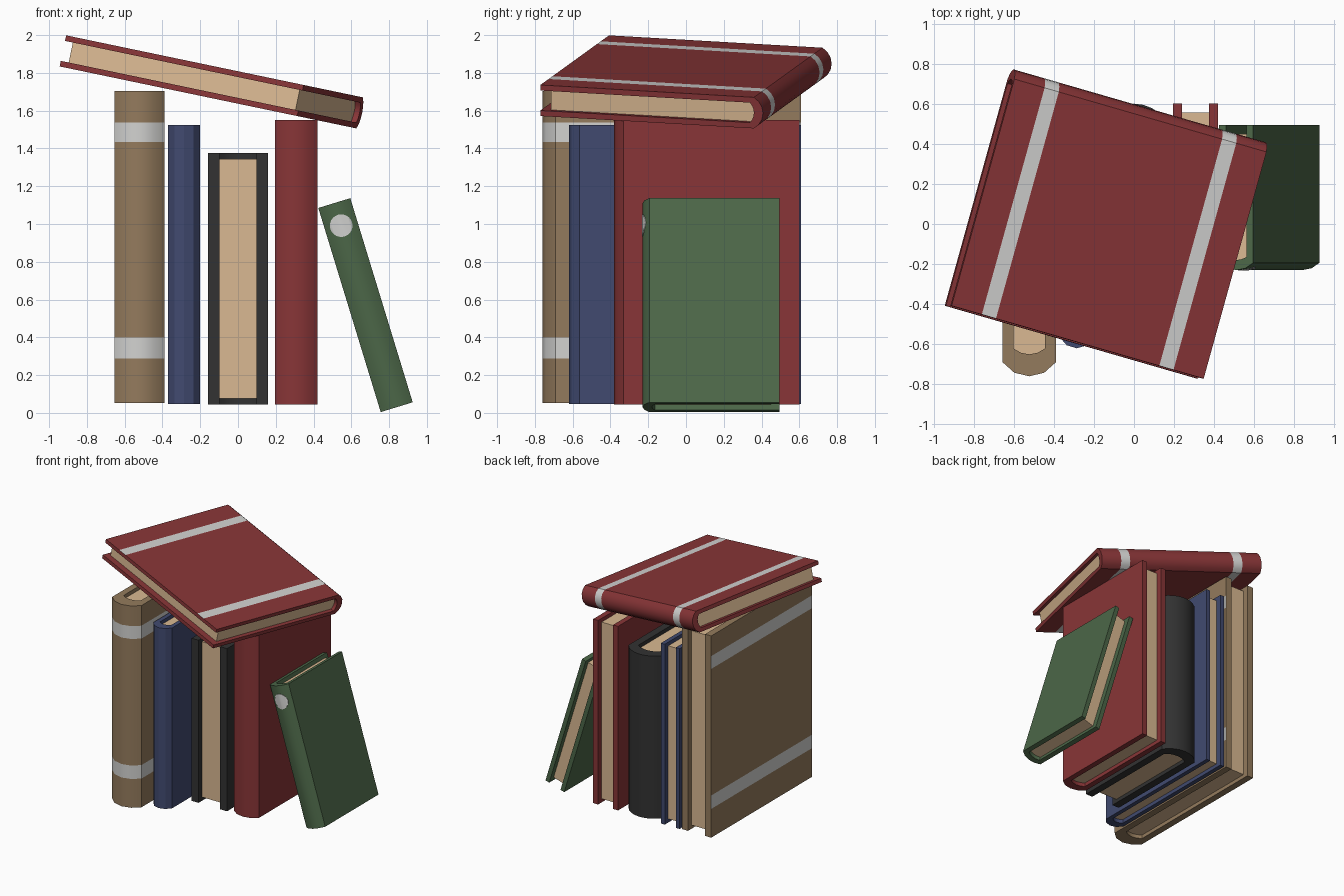
import bpy, bmesh, math
from mathutils import Matrix

if "Cube" in bpy.data.objects:
    bpy.data.objects.remove(bpy.data.objects["Cube"])


def material(name, rgb):
    m = bpy.data.materials.new(name)
    lin = [((c / 255 + 0.055) / 1.055) ** 2.4 for c in rgb]
    m.diffuse_color = (*lin, 1)
    m.use_nodes = True
    m.node_tree.nodes["Principled BSDF"].inputs["Base Color"].default_value = m.diffuse_color
    return m


RED = material("red cloth", (136, 53, 55))
TAN = material("tan cloth", (148, 123, 93))
BLUE = material("blue cloth", (65, 74, 112))
GREEN = material("green cloth", (76, 103, 72))
BLACK = material("black cloth", (50, 50, 50))
PAPER = material("cream paper", (218, 185, 146))
WHITE = material("pale grey trim", (210, 210, 208))


def profile(w, sag, tip, depth, n):
    """Open U outline: fore edge, round spine as a circular arc, fore edge."""
    h = w / 2
    r = (h * h + sag * sag) / (2 * sag)
    a = math.asin(min(1, h / r))
    arc = []
    for i in range(n + 1):
        t = -a + 2 * a * i / n
        arc.append((r * math.sin(t), tip + r - r * math.cos(t)))
    return [(-h, depth)] + arc + [(h, depth)]


def finish(bm, name, mats, mat):
    bmesh.ops.recalc_face_normals(bm, faces=bm.faces)
    me = bpy.data.meshes.new(name)
    bm.to_mesh(me)
    bm.free()
    for m in mats:
        me.materials.append(m)
    ob = bpy.data.objects.new(name, me)
    bpy.context.collection.objects.link(ob)
    ob.matrix_world = mat
    bpy.ops.object.select_all(action='DESELECT')
    ob.select_set(True)
    bpy.context.view_layer.objects.active = ob
    bpy.ops.object.shade_smooth_by_angle(angle=math.radians(32))
    return ob


def book(name, cloth, w, height, depth, sag, t, ts, mat, bands=(), n=4,
         inset=0.045, margin=0.03):
    """Spine tip at y=0, fore edge at y=depth, thickness along x, height along z."""
    outer = profile(w, sag, 0, depth, n)
    sag_in = sag * (w - 2 * t) / w * 0.7
    inner = profile(w - 2 * t, sag_in, ts, depth, n)
    levels = sorted([0, height] + [z for b in bands for z in b])

    # cover: thick U with cloth bands picked by height on the outer side
    bm = bmesh.new()
    o = [[bm.verts.new((x, y, z)) for x, y in outer] for z in levels]
    i = [[bm.verts.new((x, y, z)) for x, y in inner] for z in levels]
    last = len(outer) - 1
    for k in range(len(levels) - 1):
        mid = (levels[k] + levels[k + 1]) / 2
        banded = any(a < mid < b for a, b in bands)
        for j in range(last):
            f = bm.faces.new((o[k][j], o[k][j + 1], o[k + 1][j + 1], o[k + 1][j]))
            f.material_index = int(banded)
            bm.faces.new((i[k][j], i[k + 1][j], i[k + 1][j + 1], i[k][j + 1]))
        for j in (0, last):
            bm.faces.new((o[k][j], i[k][j], i[k + 1][j], o[k + 1][j]))
    for k in (0, -1):
        for j in range(last):
            bm.faces.new((o[k][j], o[k][j + 1], i[k][j + 1], i[k][j]))
    finish(bm, name + "_cover", [cloth, WHITE], mat)

    # page block
    bm = bmesh.new()
    pts = profile(w - 2 * t, sag_in, ts, depth - inset, n)
    base = bm.faces.new([bm.verts.new((x, y, margin)) for x, y in pts])
    ext = bmesh.ops.extrude_face_region(bm, geom=[base])
    top = [v for v in ext["geom"] if isinstance(v, bmesh.types.BMVert)]
    bmesh.ops.translate(bm, verts=top, vec=(0, 0, height - 2 * margin))
    finish(bm, name + "_pages", [PAPER], mat)
    return outer


T = Matrix.Translation


def ry(deg):
    return Matrix.Rotation(math.radians(deg), 4, 'Y')


# standing books
book("tan_book", TAN, 0.265, 1.65, 1.37, 0.07, 0.055, 0.11,
     T((-0.5225, -0.76, 0.053)), bands=((0.235, 0.345), (1.38, 1.485)))
book("blue_book", BLUE, 0.17, 1.475, 1.23, 0.055, 0.035, 0.07,
     T((-0.285, -0.62, 0.048)))
book("black_book", BLACK, 0.32, 1.33, 0.97, 0.085, 0.062, 0.09,
     T((0, 0.60, 0.045)) @ Matrix.Rotation(math.pi, 4, 'Z'), n=8)
book("red_book", RED, 0.225, 1.505, 0.98, 0.05, 0.045, 0.07,
     T((0.3075, -0.38, 0.045)))

# leaning green book
green_mat = T((0.675, -0.23, 0.5705)) @ ry(-17) @ T((0, 0, -0.565))
spine = book("green_book", GREEN, 0.177, 1.13, 0.725, 0.036, 0.035, 0.05, green_mat)

# round label that follows the green spine
bm = bmesh.new()
bmesh.ops.create_circle(bm, cap_ends=True, segments=24, radius=0.06,
                        matrix=T((0, 0, 1.005)) @ Matrix.Rotation(math.pi / 2, 4, 'X'))
for x, _ in spine[2:-2]:
    bmesh.ops.bisect_plane(bm, geom=bm.verts[:] + bm.edges[:] + bm.faces[:],
                           plane_co=(x, 0, 0), plane_no=(1, 0, 0))
for v in bm.verts:
    for (xa, ya), (xb, yb) in zip(spine[1:-2], spine[2:-1]):
        if xa - 1e-6 <= v.co.x <= xb + 1e-6:
            v.co.y = ya + (yb - ya) * (v.co.x - xa) / (xb - xa) - 0.003
            break
bmesh.ops.recalc_face_normals(bm, faces=bm.faces)
if sum(f.normal.y for f in bm.faces) > 0:
    bmesh.ops.reverse_faces(bm, faces=bm.faces)
ext = bmesh.ops.extrude_face_region(bm, geom=bm.faces[:])
for v in ext["geom"]:
    if isinstance(v, bmesh.types.BMVert):
        v.co.y += 0.004
finish(bm, "green_book_label", [WHITE], green_mat)

# book lying across the top: thickness up, spine at the back
H, D = 1.335, 1.225
p = math.radians(15.8)
c, s = math.cos(p), math.sin(p)
lay = Matrix(((0, -s, c, 0), (0, -c, -s, 0), (1, 0, 0, 0), (0, 0, 0, 1)))
book("top_book", RED, 0.168, H, D, 0.05, 0.03, 0.05,
     T((-0.135, 0, 1.751)) @ ry(11.8) @ lay @ T((0, -D / 2, -H / 2)),
     bands=((0.16, 0.235), (H - 0.235, H - 0.16)), n=6, inset=0.05)
